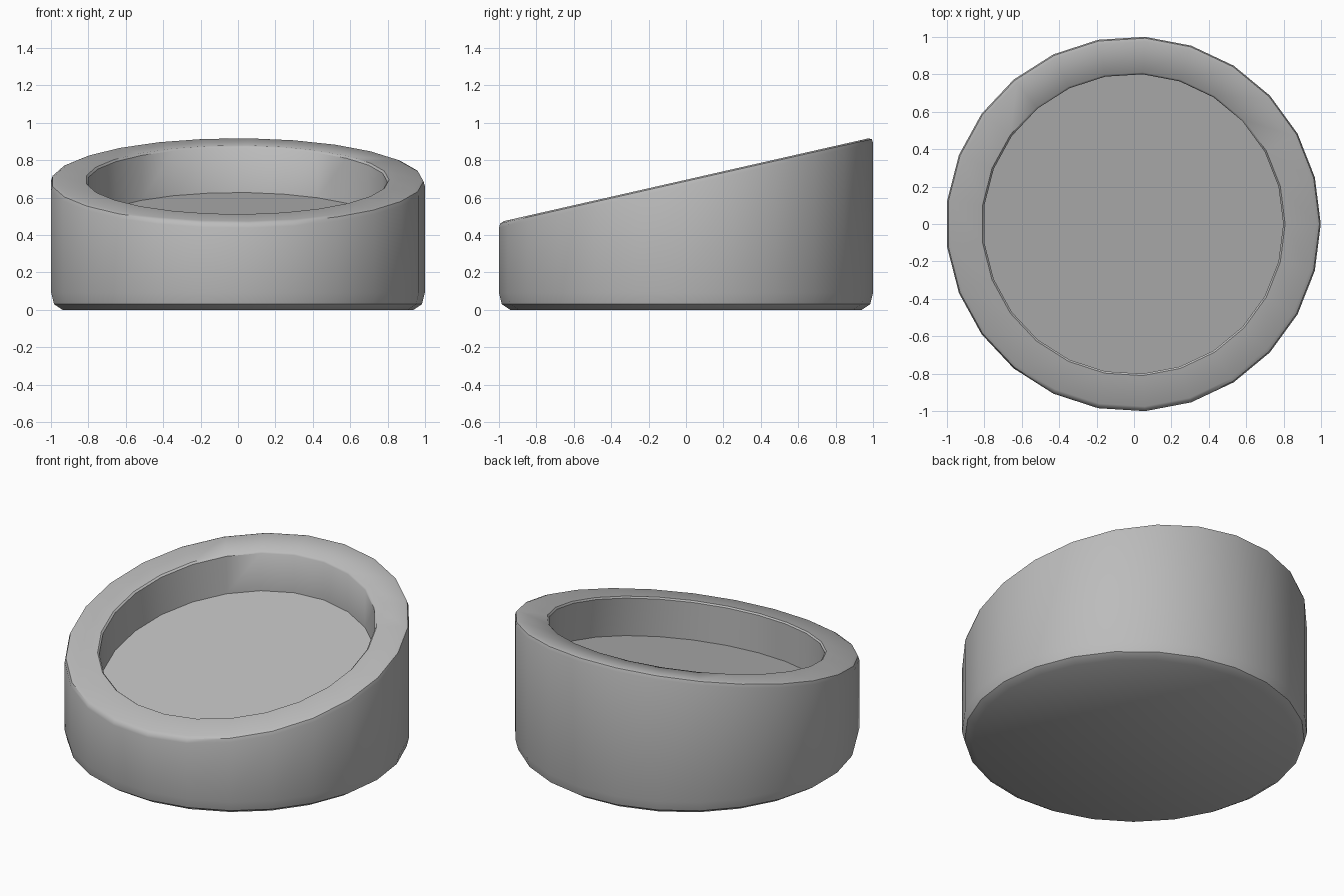
import bpy, bmesh, math

cube = bpy.data.objects.get("Cube")
if cube:
    bpy.data.objects.remove(cube, do_unlink=True)

SIDES = 25
RADIUS = 1.002
SHIFT_X = -0.004
SLOPE = 0.227      # tilt of the rim and of the recessed floor
RIM_Z = 0.695      # rim height at the centre
FLOOR_Z = 0.445    # recess floor height at the centre

grey = bpy.data.materials.new("plain_grey")
grey.use_nodes = True
colour = (0.5, 0.5, 0.5, 1)
grey.diffuse_color = colour
grey.node_tree.nodes["Principled BSDF"].inputs["Base Color"].default_value = colour

# Section from the underside, up the wall, over the rim, down to the floor:
# radius, height at the centre, slope
section = [
    (0.94, 0, 0),
    (0.985, 0.03, 0),
    (1.0, 0.09, 0),
    (1.0, RIM_Z - 0.03, SLOPE),
    (0.993, RIM_Z - 0.008, SLOPE),
    (0.975, RIM_Z, SLOPE),
    (0.81, RIM_Z, SLOPE),
    (0.8, RIM_Z - 0.01, SLOPE),
    (0.8, FLOOR_Z, SLOPE),
]

bm = bmesh.new()


def ring(radius, height, slope):
    verts = []
    for i in range(SIDES):
        a = math.tau * i / SIDES
        x, y = RADIUS * radius * math.cos(a), RADIUS * radius * math.sin(a)
        verts.append(bm.verts.new((x + SHIFT_X, y, height + slope * y)))
    return verts


rings = [ring(*point) for point in section]
for low, high in zip(rings, rings[1:]):
    for i in range(SIDES):
        j = (i + 1) % SIDES
        bm.faces.new((low[i], low[j], high[j], high[i]))

# Flat underside and tilted recess floor
bm.faces.new(rings[0][::-1])
bm.faces.new(rings[-1])

mesh = bpy.data.meshes.new("slanted_dish")
bm.to_mesh(mesh)
bm.free()
mesh.materials.append(grey)
dish = bpy.data.objects.new("slanted_dish", mesh)
bpy.context.collection.objects.link(dish)

bpy.ops.object.select_all(action="DESELECT")
dish.select_set(True)
bpy.context.view_layer.objects.active = dish
bpy.ops.object.shade_smooth_by_angle(angle=math.radians(40))
